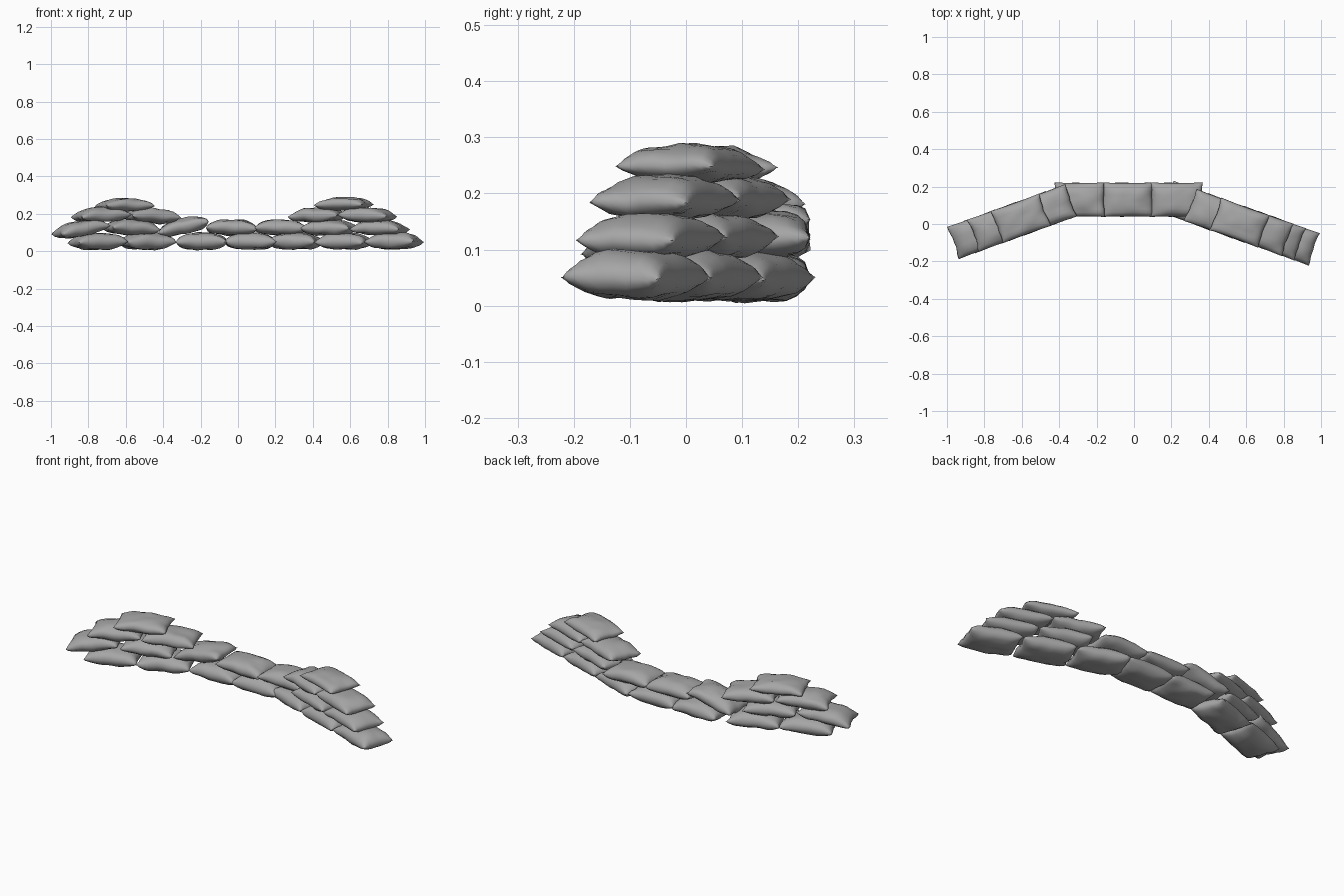
import bpy, bmesh, math, random
from mathutils import Matrix, Vector, noise

if "Cube" in bpy.data.objects:
    bpy.data.objects.remove(bpy.data.objects["Cube"])

random.seed(4)
NU, NV = 14, 10          # grid divisions along / across a bag
LENGTH, WIDTH = 0.278, 0.184

cloth = bpy.data.materials.new("dark_cloth")
cloth.diffuse_color = (0.38, 0.38, 0.38, 1)
cloth.use_nodes = True
cloth.node_tree.nodes["Principled BSDF"].inputs["Base Color"].default_value = cloth.diffuse_color


def bulge(t, p):
    return max(0.0, 1 - abs(t) ** p) ** 0.5


def make_bag(name, x, y, z, yaw, tilt, height):
    """Stuffed pillow: two bulging grids joined along a pinched seam."""
    bm = bmesh.new()
    seed = Vector((random.uniform(0, 50), random.uniform(0, 50), 0))
    seam = {}

    def vert(i, j, side):
        edge = i in (0, NU) or j in (0, NV)
        if edge and (i, j) in seam:
            return seam[i, j]
        # spacing tightened toward the seams
        u = math.sin((i / NU - 0.5) * math.pi * 0.9) / math.sin(math.pi * 0.45)
        v = math.sin((j / NV - 0.5) * math.pi * 0.9) / math.sin(math.pi * 0.45)
        n = noise.noise(seed + Vector((u * 1.6, v * 1.6, side * 3)))
        wave = noise.noise(seed + Vector((u * 2, v * 2, 9)))
        px = u * LENGTH / 2 * (1 - 0.05 * (1 - v * v)) + 0.008 * wave * abs(u)
        py = v * WIDTH / 2 * (1 - 0.03 * (1 - u * u))
        pz = side * height / 2 * bulge(u, 3) * bulge(v, 3.2) * (1 + 0.15 * n)
        pz += 0.008 * wave - 0.006 * (u * u - 0.3)
        w = bm.verts.new((px, py, pz))
        if edge:
            seam[i, j] = w
        return w

    for side in (1, -1):
        g = [[vert(i, j, side) for j in range(NV + 1)] for i in range(NU + 1)]
        for i in range(NU):
            for j in range(NV):
                f = [g[i][j], g[i + 1][j], g[i + 1][j + 1], g[i][j + 1]]
                bm.faces.new(f if side > 0 else f[::-1])
    bm.transform(Matrix.Translation((x, y, z))
                 @ Matrix.Rotation(math.radians(yaw), 4, 'Z')
                 @ Matrix.Rotation(math.radians(-tilt), 4, 'Y'))
    me = bpy.data.meshes.new(name)
    bm.to_mesh(me)
    bm.free()
    me.materials.append(cloth)
    ob = bpy.data.objects.new(name, me)
    bpy.context.collection.objects.link(ob)
    bpy.context.view_layer.objects.active = ob
    ob.select_set(True)


def left_y(x):
    return -0.10 + 0.36 * (x + 0.965)


def right_y(x):
    return -0.135 - 0.355 * (x - 0.965)


# left wing: x, z, tilt, height
left = [(-0.75, 0.052, 1, 0.088), (-0.49, 0.052, 0, 0.088),
        (-0.84, 0.120, 10, 0.080), (-0.57, 0.127, -2, 0.080),
        (-0.73, 0.194, 2, 0.078), (-0.465, 0.189, -2, 0.078),
        (-0.605, 0.247, 0, 0.068)]
for k, (x, z, t, h) in enumerate(left):
    make_bag(f"left_wing_sandbag_{k + 1}", x, left_y(x), z, 20, t, h)

# straight middle stretch
middle = [(-0.195, 0.052, 0, 0.088), (0.065, 0.052, 0, 0.088),
          (-0.292, 0.132, 13, 0.082), (-0.035, 0.126, -1, 0.082),
          (0.228, 0.126, -1, 0.082)]
for k, (x, z, t, h) in enumerate(middle):
    make_bag(f"middle_sandbag_{k + 1}", x, 0.13, z, 0, t, h)

# right wing
right = [(0.308, 0.052, 0, 0.088), (0.57, 0.052, 0, 0.088),
         (0.835, 0.054, 0, 0.088),
         (0.49, 0.123, 0, 0.080), (0.76, 0.123, -1, 0.080),
         (0.43, 0.192, 1, 0.078), (0.692, 0.192, -2, 0.078),
         (0.565, 0.251, 1, 0.068)]
for k, (x, z, t, h) in enumerate(right):
    make_bag(f"right_wing_sandbag_{k + 1}", x, right_y(x), z, -20, t, h)

bpy.ops.object.shade_smooth_by_angle(angle=math.radians(100))
